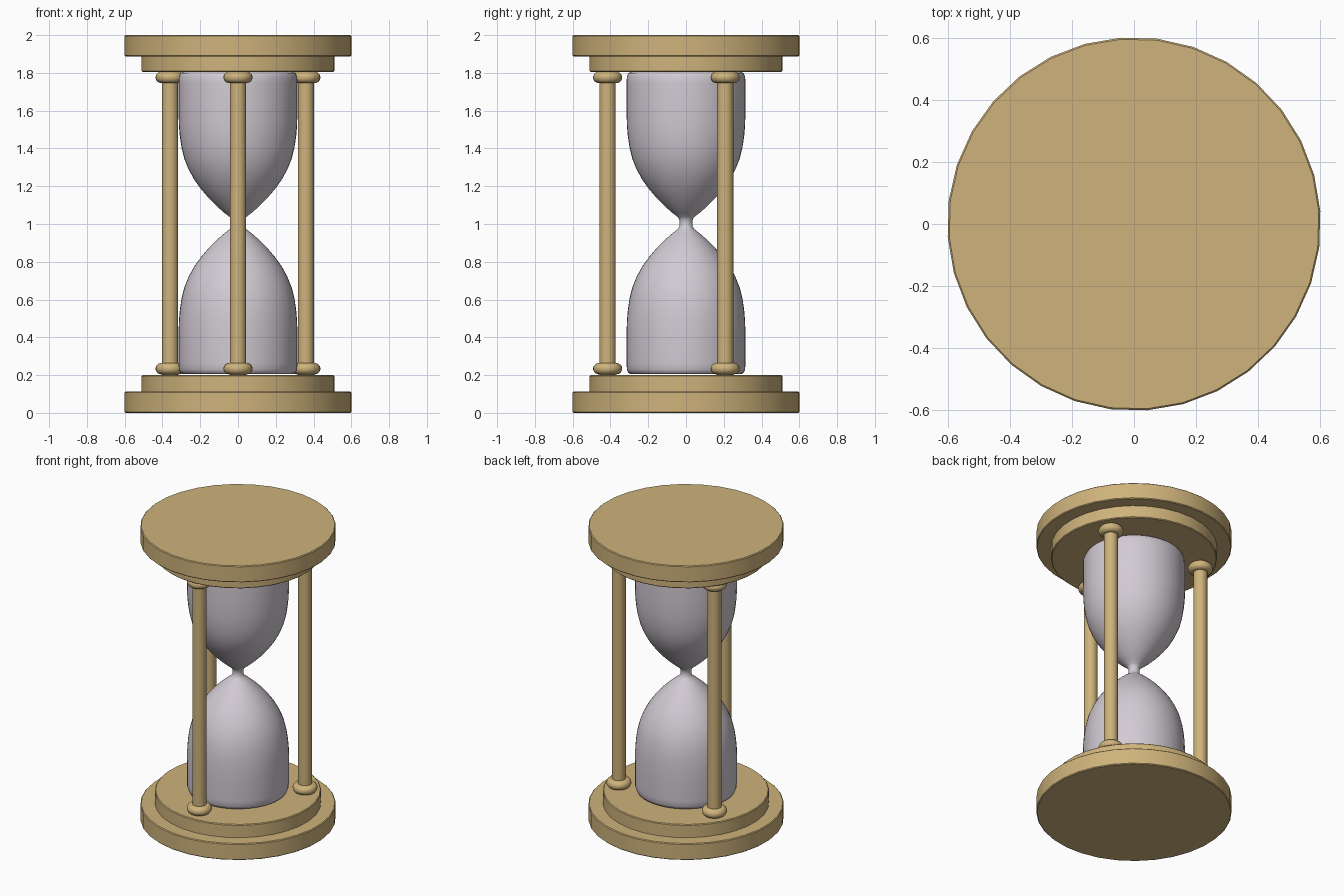
import bpy, math

if "Cube" in bpy.data.objects:
    bpy.data.objects.remove(bpy.data.objects["Cube"])

def material(name, rgb):
    m = bpy.data.materials.new(name)
    m.diffuse_color = (*rgb, 1)
    m.use_nodes = True
    m.node_tree.nodes["Principled BSDF"].inputs["Base Color"].default_value = m.diffuse_color
    return m

GOLD = material("pale gold wood", (0.62, 0.45, 0.20))
GLASS = material("lilac grey glass", (0.64, 0.59, 0.65))

def lathe(name, profile, sides, mat, loc=(0, 0, 0), turn=0.0, angle=35):
    """Spin an (r, z) profile about z; points with r = 0 become poles."""
    verts, faces, rings = [], [], []
    for r, z in profile:
        start = len(verts)
        n = 1 if r == 0 else sides
        for i in range(n):
            a = turn + 2 * math.pi * i / sides
            verts.append((r * math.cos(a), r * math.sin(a), z))
        rings.append([start + (i if n > 1 else 0) for i in range(sides)])
    for lo, hi in zip(rings, rings[1:]):
        for i in range(sides):
            j = (i + 1) % sides
            f = list(dict.fromkeys((lo[i], lo[j], hi[j], hi[i])))
            faces.append(f)
    me = bpy.data.meshes.new(name)
    me.from_pydata(verts, [], faces)
    me.materials.append(mat)
    ob = bpy.data.objects.new(name, me)
    ob.location = loc
    bpy.context.collection.objects.link(ob)
    bpy.ops.object.select_all(action='DESELECT')
    ob.select_set(True)
    bpy.context.view_layer.objects.active = ob
    bpy.ops.object.shade_smooth_by_angle(angle=math.radians(angle))
    return ob

def disc(name, r, z0, z1, b=0.005):
    # Flat plate with finely eased rims
    lathe(name, [(0, z0), (r - b, z0), (r, z0 + b), (r, z1 - b), (r - b, z1), (0, z1)],
          32, GOLD, turn=math.radians(4))

# Stepped end plates
disc("base_plate", 0.602, 0.0, 0.112)
disc("base_step", 0.512, 0.107, 0.2)
disc("top_step", 0.512, 1.805, 1.893)
disc("top_plate", 0.602, 1.888, 2.0)

# Glass: half profile mirrored about the waist
MID = 1.005
half = [(0.29, 0.80), (0.305, 0.794), (0.313, 0.775), (0.315, 0.74), (0.315, 0.60),
        (0.313, 0.52), (0.308, 0.46), (0.299, 0.40), (0.284, 0.34), (0.262, 0.285),
        (0.232, 0.23), (0.196, 0.18), (0.155, 0.132), (0.11, 0.087), (0.07, 0.052),
        (0.045, 0.033), (0.036, 0.02)]
profile = [(0, MID - 0.80)] + [(r, MID - h) for r, h in half] + [(0.034, MID)]
profile += [(r, MID + h) for r, h in reversed(half)] + [(0, MID + 0.80)]
lathe("glass_bulbs", profile, 48, GLASS, angle=50)

# Three posts, each with a ring bead at both ends
bead = [(0.047 + 0.03 * math.cos(t), 0.03 * math.sin(t))
        for t in (math.radians(-90 + 180 * k / 10) for k in range(11))]
bead = [(0, -0.03)] + bead + [(0, 0.03)]
for k, deg in enumerate((270, 30, 150), 1):
    x, y = 0.415 * math.cos(math.radians(deg)), 0.415 * math.sin(math.radians(deg))
    lathe(f"post_{k}", [(0, 0.195), (0.043, 0.195), (0.043, 1.81), (0, 1.81)],
          24, GOLD, (x, y, 0))
    for end, z in (("lower", 0.234), ("upper", 1.776)):
        lathe(f"post_{k}_{end}_bead", bead, 24, GOLD, (x, y, z), angle=60)
